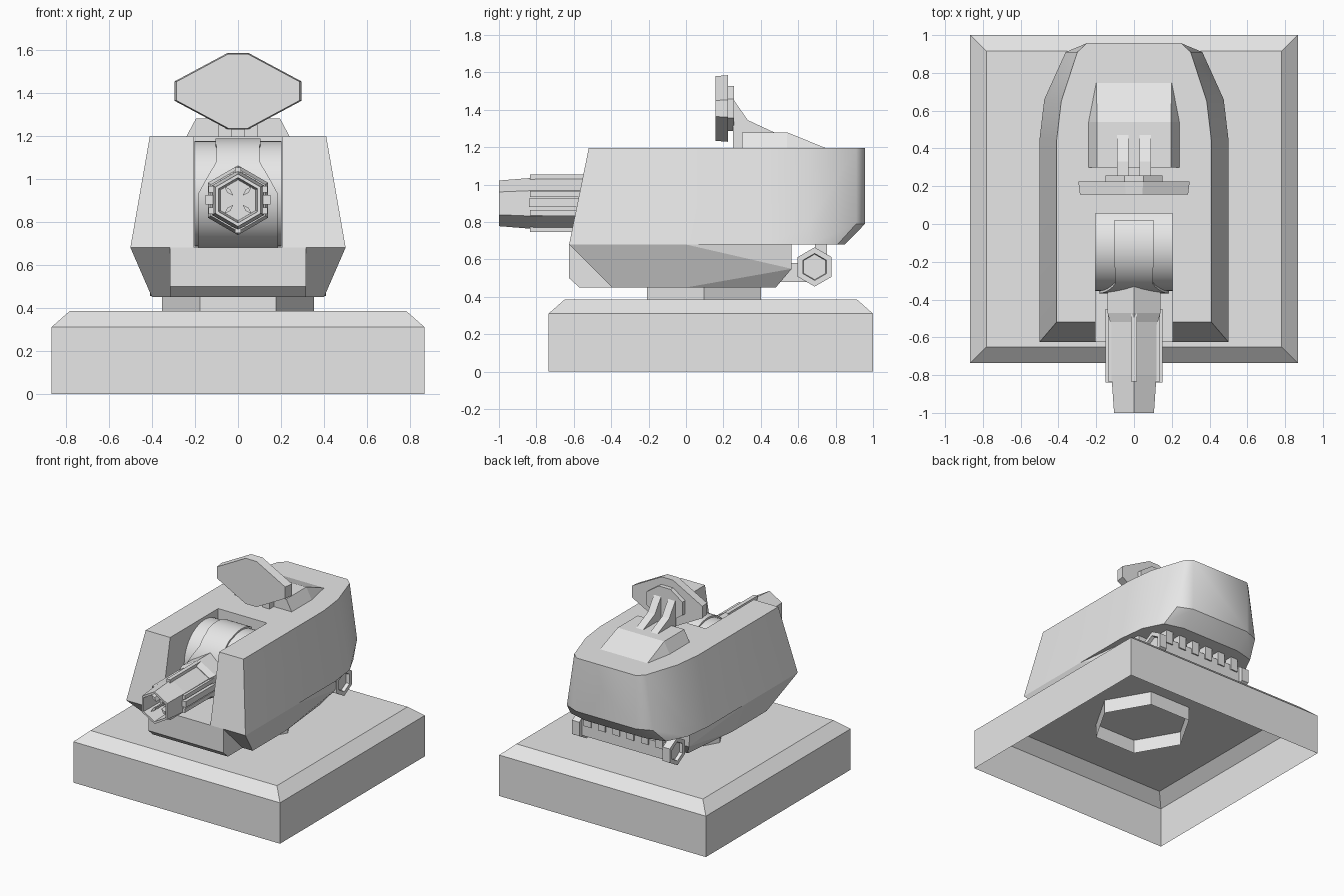
import bpy, bmesh, math
from mathutils import Vector

if "Cube" in bpy.data.objects:
    bpy.data.objects.remove(bpy.data.objects["Cube"])

GREY = (0.8, 0.8, 0.8, 1)
paint = bpy.data.materials.new("plain_grey")
paint.use_nodes = True
paint.diffuse_color = GREY
paint.node_tree.nodes["Principled BSDF"].inputs["Base Color"].default_value = GREY


def finish(name, bm, smooth=False):
    """Turn a bmesh into a named, painted object."""
    bmesh.ops.recalc_face_normals(bm, faces=bm.faces)
    mesh = bpy.data.meshes.new(name)
    bm.to_mesh(mesh)
    bm.free()
    mesh.materials.append(paint)
    obj = bpy.data.objects.new(name, mesh)
    bpy.context.collection.objects.link(obj)
    if smooth:
        smooth_object(obj)
    return obj


def smooth_object(obj):
    bpy.ops.object.select_all(action="DESELECT")
    obj.select_set(True)
    bpy.context.view_layer.objects.active = obj
    bpy.ops.object.shade_smooth_by_angle(angle=math.radians(30))


def solid(name, points, mirror=True, open_bottom=False):
    """Faceted convex block through points, mirrored across x = 0."""
    bm = bmesh.new()
    for x, y, z in points:
        bm.verts.new((x, y, z))
        if mirror:
            bm.verts.new((-x, y, z))
    out = bmesh.ops.convex_hull(bm, input=bm.verts)
    loose = {v for v in out["geom_interior"] + out["geom_unused"]
             if isinstance(v, bmesh.types.BMVert)}
    bmesh.ops.delete(bm, geom=list(loose), context="VERTS")
    bmesh.ops.dissolve_limit(bm, angle_limit=math.radians(1),
                             verts=bm.verts, edges=bm.edges)
    if open_bottom:
        bm.normal_update()
        under = [f for f in bm.faces if f.normal.z < -0.9]
        bmesh.ops.delete(bm, geom=under, context="FACES")
    return finish(name, bm)


def box(name, xs, ys, zs):
    return solid(name, [(x, y, z) for x in xs for y in ys for z in zs], False)


def loft(name, axis, centre, stations, sides=6, caps=True, smooth=False):
    """Rings of (radius, position along axis) joined into a tube."""
    bm = bmesh.new()
    rings = []
    for r, t in stations:
        ring = []
        for i in range(sides):
            a = math.tau * i / sides
            u, v = r * math.sin(a), r * math.cos(a)
            p = {"X": (t, u, v), "Y": (u, t, v), "Z": (v, u, t)}[axis]
            ring.append(bm.verts.new(Vector(p) + Vector(centre)))
        rings.append(ring)
    for a, b in zip(rings, rings[1:]):
        for i in range(sides):
            j = (i + 1) % sides
            bm.faces.new((a[i], a[j], b[j], b[i]))
    if caps:
        bm.faces.new(rings[0])
        bm.faces.new(rings[-1])
    return finish(name, bm, smooth)


# Hollow plinth and hexagonal turning post
solid("plinth", [(x, y, z) for x, ys, zs in
                 ((0.867, (-0.735, 1.0), (0, 0.31)), (0.782, (-0.65, 0.915), (0.385,)))
                 for y in ys for z in zs], open_bottom=True)
loft("turning_post", "Z", (0, 0.095, 0), [(0.352, 0.28), (0.352, 0.5)], caps=False)

# Lower hull with chin
solid("lower_hull", [(0.5, -0.625, 0.68), (0.5, 0, 0.68), (0.43, 0.565, 0.68),
                     (0.42, 0.565, 0.55), (0.4, -0.395, 0.45), (0.4, 0, 0.45),
                     (0.35, 0.48, 0.45)])
solid("chin", [(0.315, y, z) for y, z in
               ((-0.625, 0.68), (-0.625, 0.5), (-0.57, 0.45), (-0.3, 0.45), (-0.3, 0.68))])

# Upper hull: three stacked outlines, rounded at the rear
body_rings = {
    0.68: [(0.5, -0.625), (0.5, 0.45), (0.475, 0.66), (0.4, 0.81), (0.25, 0.85)],
    0.79: [(0.481, -0.602), (0.481, 0.45), (0.456, 0.66), (0.362, 0.91), (0.25, 0.957)],
    1.195: [(0.41, -0.52), (0.41, 0.44), (0.385, 0.65), (0.3, 0.91), (0.25, 0.957)],
}
body = solid("upper_hull", [(x, y, z) for z, ring in body_rings.items() for x, y in ring])

# Gun slot cut through the front
cutter = box("slot_cutter", (-0.205, 0.205), (-0.9, 0.055), (0.6, 1.4))
cutter.hide_render = True
cut = body.modifiers.new("slot", "BOOLEAN")
cut.operation, cut.solver, cut.object = "DIFFERENCE", "EXACT", cutter
depsgraph = bpy.context.evaluated_depsgraph_get()
body_mesh = bpy.data.meshes.new_from_object(body.evaluated_get(depsgraph))
body.modifiers.clear()
body.data = body_mesh
bpy.data.objects.remove(cutter)
smooth_object(body)

# Gun drum with a raised band that widens at the front
DRUM = Vector((0, -0.11, 0.93))
loft("gun_drum", "X", DRUM, [(0.245, -0.203), (0.245, 0.203)], sides=40, smooth=True)
bm = bmesh.new()
rows = []
for degrees in range(-90, 121, 6):
    a = math.radians(degrees)
    half = 0.1 + 0.085 * min(1, max(0, (125 - degrees - 90) / 35 if degrees > 0 else 1))
    half = 0.105 if degrees > 60 else half
    y, z = -math.cos(a), math.sin(a)
    rows.append([bm.verts.new(DRUM + Vector((s * half, r * y, r * z)))
                 for s, r in ((-1, 0.2), (-1, 0.257), (1, 0.257), (1, 0.2))])
for a, b in zip(rows, rows[1:]):
    for i in range(3):
        bm.faces.new((a[i], a[i + 1], b[i + 1], b[i]))
finish("drum_band", bm, smooth=True)

# Hexagonal barrel, hollow at the muzzle
GUN = Vector((0, 0, 0.9))
loft("barrel", "Y", GUN, [(0.14, -0.3), (0.138, -0.8), (0.122, -1.0), (0.105, -1.0),
                          (0.095, -0.82)])
loft("barrel_collar", "Y", GUN, [(0.162, -0.3), (0.162, -0.47), (0.145, -0.52)])
for side, label in ((-1, "right"), (1, "left")):
    box(label + "_barrel_panel", (side * 0.1, side * 0.138), (-0.835, -0.45), (0.935, 0.965))
    box(label + "_lower_barrel_panel", (side * 0.1, side * 0.138), (-0.835, -0.45), (0.835, 0.865))
    box(label + "_barrel_fin", (side * 0.1, side * 0.15), (-0.84, -0.45), (0.88, 0.925))
    edge = "top" if side > 0 else "bottom"
    box(edge + "_barrel_fin", (-0.015, 0.015), (-0.835, -0.45),
        (0.9 + side * 0.12, 0.9 + side * 0.153))

# Four small prongs inside the muzzle
for i in range(4):
    a = math.radians(45 + 90 * i)
    out, across = Vector((math.cos(a), 0, math.sin(a))), Vector((-math.sin(a), 0, math.cos(a)))
    solid("muzzle_prong", [GUN + out * r + across * w + Vector((0, y, 0))
                           for r, w in ((0.03, 0), (0.06, 0.01), (0.06, -0.01), (0.09, 0))
                           for y in (-0.81, -0.95)], mirror=False)

# Sight mount, struts and faceted sight head
solid("sight_mount", [(0.243, 0.3, 1.19), (0.243, 0.54, 1.19), (0.2, 0.76, 1.19),
                      (0.195, 0.3, 1.28), (0.195, 0.54, 1.28)])
for side, label in ((-1, "right"), (1, "left")):
    for part, profile in (("upper", ((0.25, 1.46), (0.33, 1.345), (0.33, 1.19), (0.25, 1.19))),
                          ("lower", ((0.33, 1.345), (0.47, 1.28), (0.47, 1.19), (0.33, 1.19)))):
        solid(f"{label}_{part}_sight_strut",
              [(side * x, y, z) for x in (0.03, 0.09) for y, z in profile], mirror=False)


def sight_outline(scale, y):
    return [(x * scale, y, 1.407 + s * h * scale) for s in (-1, 1)
            for x, h in ((0.047, 0.178), (0.295, 0.045))]


solid("sight_head", sight_outline(0.97, 0.157) + sight_outline(1, 0.225))
solid("sight_back", [(x, y, 1.407 + s * h) for s in (-1, 1) for y in (0.22, 0.257)
                     for x, h in ((0.05, 0.12), (0.15, 0.05))])

# Rear cross bar with hexagonal end caps and a row of blocks
box("rear_bar", (-0.37, 0.37), (0.63, 0.745), (0.5, 0.62))
box("rear_bar_support", (-0.3, 0.3), (0.5, 0.66), (0.48, 0.58))
for side, label in ((-1, "right"), (1, "left")):
    loft(label + "_end_cap", "X", (0, 0.688, 0.56),
         [(0.105, side * 0.35), (0.105, side * 0.41), (0.072, side * 0.41), (0.068, side * 0.385)])
for i in range(6):
    x = -0.3 + 0.12 * i
    box("rear_block", (x - 0.03, x + 0.03), (0.69, 0.755), (0.58, 0.69))
